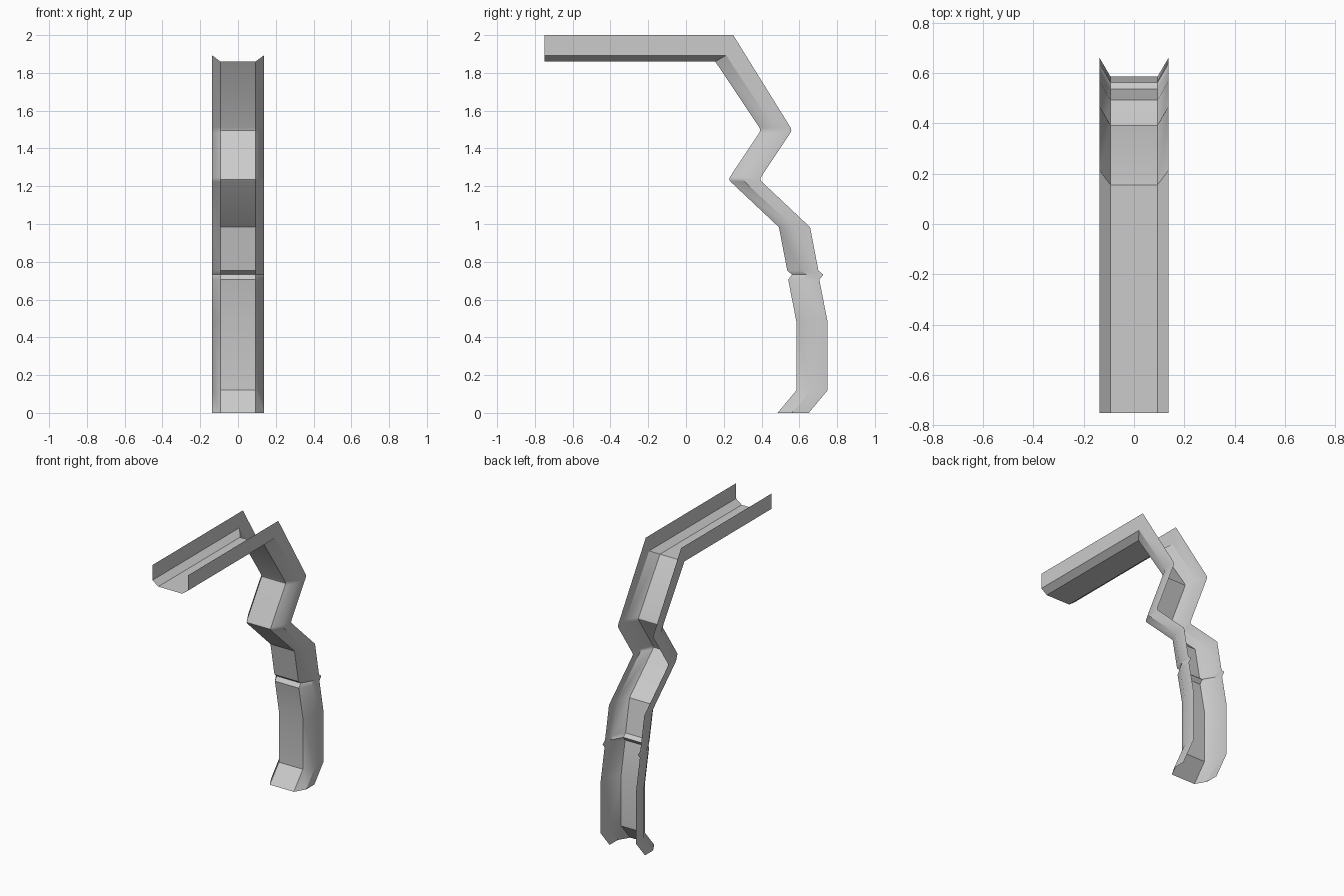
import bpy, bmesh, math

if "Cube" in bpy.data.objects:
    bpy.data.objects.remove(bpy.data.objects["Cube"])

HALF_WIDTH, HALF_FLOOR = 0.137, 0.093

# Upper run: each ring is (y, z) of wall rim, wall foot and floor edge
rings = [
    [(-0.75, 2.0), (-0.75, 1.893), (-0.75, 1.86)],
    [(0.25, 2.0), (0.213, 1.893), (0.155, 1.86)],
]

# Descending run: the rim path, with floor and foot shifted level towards the front
rim_path = [
    (0.554, 1.51), (0.558, 1.496), (0.553, 1.483),
    (0.397, 1.248), (0.393, 1.236), (0.401, 1.224),
    (0.657, 0.983), (0.701, 0.753), (0.727, 0.732), (0.706, 0.705),
    (0.75, 0.48), (0.75, 0.12), (0.65, 0.0),
]
for y, z in rim_path:
    rings.append([(y, z), (y - 0.09, z), (y - 0.165, z)])

# Sweep the open channel section (walls, chamfers and floor) through the rings
bm = bmesh.new()
rows = []
for rim, foot, floor in rings:
    left = [(-HALF_WIDTH, *rim), (-HALF_WIDTH, *foot), (-HALF_FLOOR, *floor)]
    right = [(-x, y, z) for x, y, z in reversed(left)]
    rows.append([bm.verts.new(co) for co in left + right])
for a, b in zip(rows, rows[1:]):
    for i in range(len(a) - 1):
        bm.faces.new((a[i], b[i], b[i + 1], a[i + 1]))
mesh = bpy.data.meshes.new("folded_channel")
bm.to_mesh(mesh)
bm.free()

channel = bpy.data.objects.new("folded_channel", mesh)
bpy.context.collection.objects.link(channel)
bpy.context.view_layer.objects.active = channel
channel.select_set(True)
bpy.ops.object.shade_smooth_by_angle(angle=math.radians(33))
